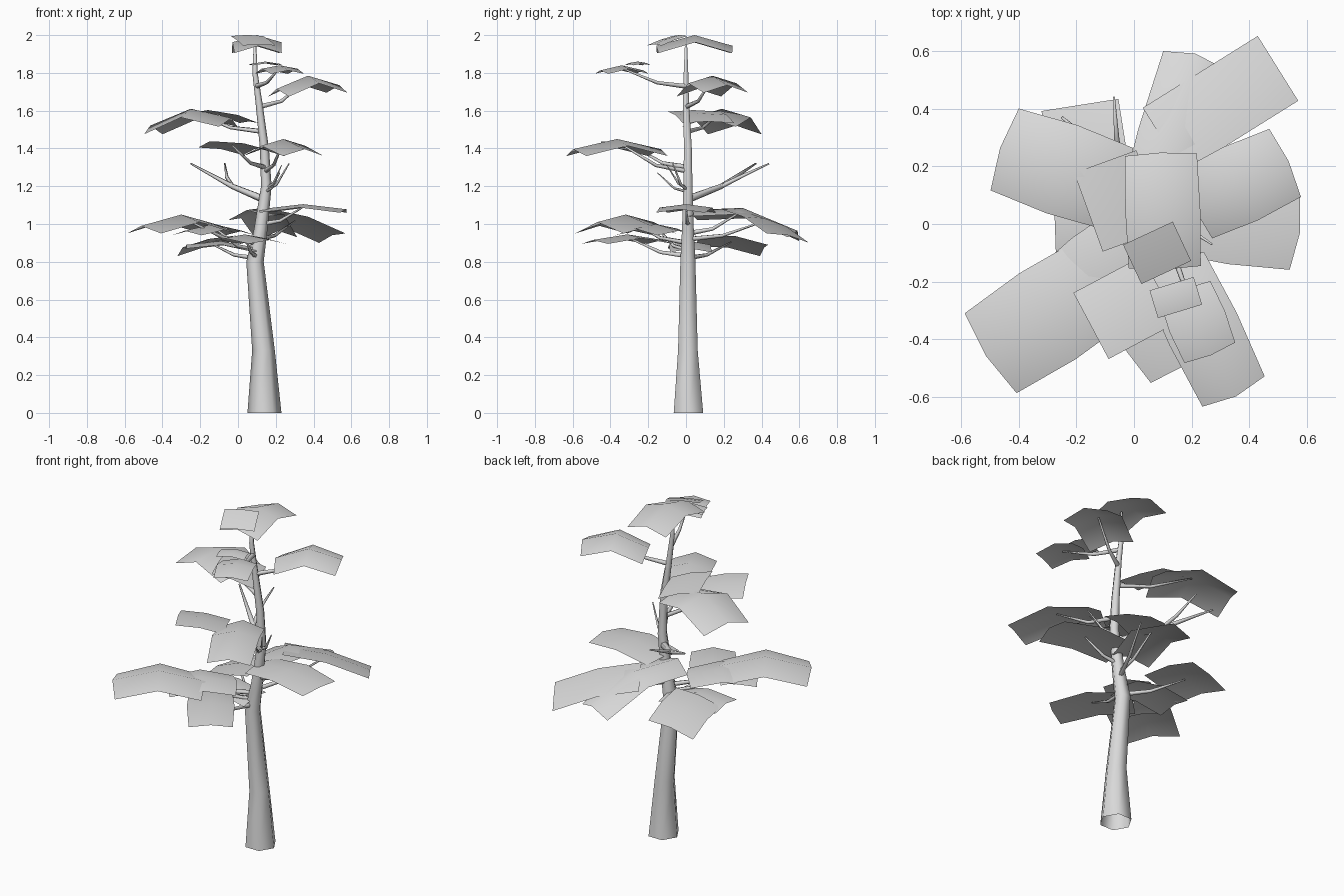
import bpy
import bmesh
from math import radians, cos, sin, pi
from mathutils import Vector

default_cube = bpy.data.objects.get("Cube")
if default_cube:
    bpy.data.objects.remove(default_cube, do_unlink=True)

GREY = (0.7, 0.7, 0.7, 1.0)
material = bpy.data.materials.new("plain grey")
material.use_nodes = True
material.diffuse_color = GREY
material.node_tree.nodes["Principled BSDF"].inputs["Base Color"].default_value = GREY


def finish(name, bm):
    """Turn a bmesh into a smooth shaded object."""
    for face in bm.faces:
        face.smooth = True
    mesh = bpy.data.meshes.new(name)
    bm.to_mesh(mesh)
    bm.free()
    mesh.materials.append(material)
    obj = bpy.data.objects.new(name, mesh)
    bpy.context.collection.objects.link(obj)
    return obj


def tube(name, points, radii, sides, upright=False):
    """Tapered tube through the points."""
    bm = bmesh.new()
    points = [Vector(p) for p in points]
    rings = []
    for i, point in enumerate(points):
        along = points[min(i + 1, len(points) - 1)] - points[max(i - 1, 0)]
        if upright:
            along = Vector((0, 0, 1))
        turn = Vector((0, 0, 1)).rotation_difference(along.normalized())
        ring = []
        for k in range(sides):
            angle = 2 * pi * k / sides
            offset = Vector((cos(angle), sin(angle), 0)) * radii[i]
            ring.append(bm.verts.new(point + turn @ offset))
        rings.append(ring)
    for lower, upper in zip(rings, rings[1:]):
        for k in range(sides):
            n = (k + 1) % sides
            bm.faces.new((lower[k], lower[n], upper[n], upper[k]))
    bm.faces.new(rings[-1])
    return finish(name, bm)


def leaf_pad(name, centre, heading, length, width, arch, rise=0.0, roll=0.0, bulge=1.08):
    """Domed sheet of foliage; rise tips its outer end, roll tips its left side."""
    bm = bmesh.new()
    out = Vector((cos(radians(heading)), sin(radians(heading)), 0))
    side = Vector((-out.y, out.x, 0))
    grid = []
    for u in (-1, 0, 1):
        row = []
        for v in (-1, 0, 1):
            swell = bulge if u * v == 0 else 1.0
            point = Vector(centre) + swell * (out * u * length + side * v * width) / 2
            point.z += rise * u + roll * v - arch * (0.6 * u * u + 0.4 * v * v)
            row.append(bm.verts.new(point))
        grid.append(row)
    for i in range(2):
        for j in range(2):
            bm.faces.new((grid[i][j], grid[i + 1][j], grid[i + 1][j + 1], grid[i][j + 1]))
    return finish(name, bm)


# Trunk: gently swaying, open at the ground
trunk_path = [(0.14, 0.013, 0), (0.135, 0.01, 0.33), (0.09, 0.01, 0.8), (0.12, 0.01, 0.97),
              (0.15, 0.01, 1.2), (0.14, 0.01, 1.4), (0.11, 0, 1.65), (0.09, 0, 1.8), (0.09, 0, 1.97)]
tube("trunk", trunk_path, [0.09, 0.06, 0.046, 0.036, 0.028, 0.024, 0.018, 0.014, 0.006], 6, upright=True)


def trunk_at(height):
    for low, high in zip(trunk_path, trunk_path[1:]):
        if low[2] <= height <= high[2]:
            t = (height - low[2]) / (high[2] - low[2])
            return Vector(low).lerp(Vector(high), t)
    return Vector(trunk_path[-1])


def branch(name, height, tip, thickness):
    """Branch that leaves the trunk flat and then climbs to its tip."""
    start, tip = trunk_at(height), Vector(tip)
    bend = start.lerp(tip, 0.45)
    bend.z -= 0.25 * (tip.z - start.z)
    tube(name, [start, bend, tip], [thickness, thickness * 0.7, thickness * 0.3], 5)


def bough(name, height, centre, *shape, **tips):
    """Foliage pad together with the branch that carries it."""
    leaf_pad(name + "_foliage", centre, *shape, **tips)
    x, y, z = centre
    branch(name + "_branch", height, (x, y, z - 0.015), 0.014)


# Crown
leaf_pad("crown_foliage", (0.1, 0.045, 2.0), 92, 0.39, 0.25, 0.095, bulge=1.04)
leaf_pad("crown_front_foliage", (0.08, -0.1, 1.98), 25, 0.19, 0.15, 0.01, roll=0.025, bulge=1.0)

# Upper boughs
bough("upper_front", 1.73, (0.22, -0.34, 1.84), -68, 0.23, 0.19, 0.045)
leaf_pad("upper_front_small_foliage", (0.145, -0.255, 1.86), 17, 0.16, 0.1, 0.02, bulge=1.0)
bough("upper_left", 1.62, (0.37, 0.14, 1.785), 25, 0.34, 0.26, 0.1, rise=0.01)
bough("upper_right", 1.49, (-0.25, 0.19, 1.61), 161, 0.42, 0.3, 0.115, rise=-0.02)
leaf_pad("upper_right_small_foliage", (-0.05, 0.08, 1.585), 200, 0.23, 0.29, 0.02, rise=0.03, bulge=1.0)

# Middle boughs
bough("middle_front_right", 1.3, (-0.03, -0.29, 1.43), -62, 0.26, 0.27, 0.03, rise=0.015, roll=-0.02, bulge=1.0)
bough("middle_front_left", 1.28, (0.24, -0.365, 1.45), -64, 0.48, 0.24, 0.09)

# Bare branches and twigs
fork = (-0.03, 0.19, 1.2)
tube("bare_branch", [trunk_at(1.13), fork, (-0.25, 0.37, 1.32)], [0.022, 0.015, 0.005], 5)
tube("bare_fork", [fork, (-0.06, 0.29, 1.25), (-0.07, 0.44, 1.32)], [0.013, 0.01, 0.004], 5)
branch("long_twig", 1.18, (0.27, -0.07, 1.32), 0.011)
branch("middle_twig", 1.19, (0.23, -0.1, 1.31), 0.009)
branch("short_twig", 1.17, (0.22, -0.15, 1.27), 0.009)

# Lower boughs
bough("lower_front_right", 0.9, (-0.3, -0.32, 1.05), 213, 0.47, 0.33, 0.1)
bough("lower_left", 1.0, (0.345, 0.0, 1.105), -8, 0.43, 0.26, 0.045)
bough("lower_back_left", 0.92, (0.3, 0.415, 1.03), 32, 0.47, 0.265, 0.04, rise=-0.065, roll=-0.025, bulge=1.0)
bough("lower_back", 0.95, (0.13, 0.3, 1.085), 74, 0.56, 0.22, 0.11, rise=-0.055, roll=-0.01)
bough("lower_back_right", 0.82, (-0.16, 0.24, 0.92), 99, 0.35, 0.27, 0.035, rise=-0.025, roll=-0.03, bulge=1.0)
bough("lower_front", 0.83, (0.036, -0.31, 0.945), -55, 0.42, 0.24, 0.05)
bough("lower_right", 0.86, (-0.13, -0.16, 1.0), 218, 0.36, 0.26, 0.06)
leaf_pad("lower_inner_foliage", (-0.09, 0.02, 0.91), 182, 0.37, 0.22, 0.05, rise=0.01, bulge=1.0)
